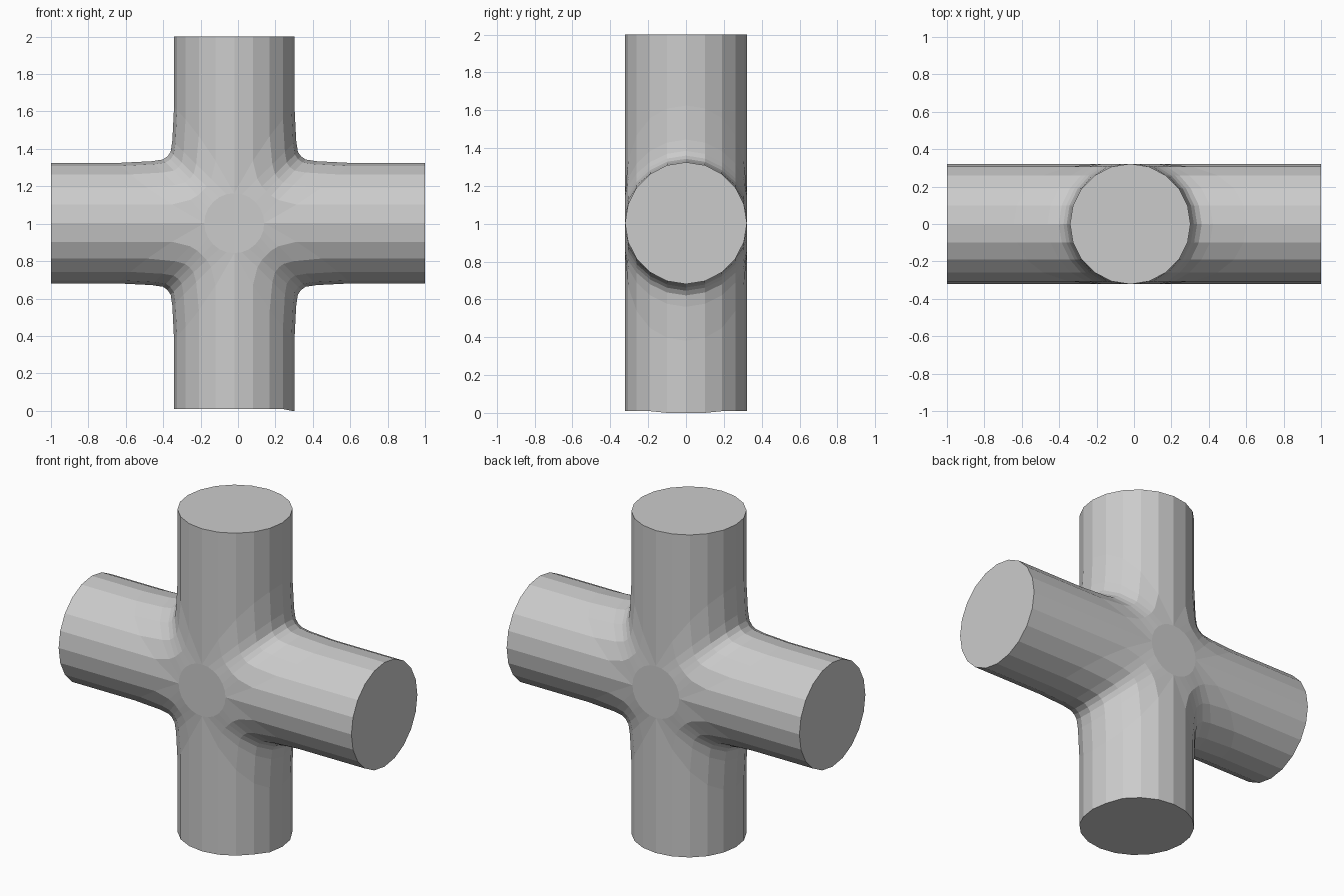
import bpy, bmesh
from math import sin, cos, radians

if "Cube" in bpy.data.objects:
    bpy.data.objects.remove(bpy.data.objects["Cube"])

R, CX, CZ = 0.322, -0.02, 1.003
# fillet profile (along arm, sideways) at the inner corner and at the flat central disc
CORNER = [(.035, .035), (.06, .018), (.12, .009), (.30, 0)]
DISC = [(.113, .113), (.139, .08), (.155, .041), (.16, 0)]
# arm direction (x, z) and length from the crossing
ARMS = [((1, 0), 1.02), ((-1, 0), 0.98), ((0, 1), 0.997), ((0, -1), 0.994)]

bm = bmesh.new()


def row(k, length):
    """Points (along, sideways, depth) of one lengthwise line of an arm."""
    h, y = R * sin(radians(18 * k)), R * cos(radians(18 * k))
    q = (1 - h / R) ** 2
    pts = []
    for (a, b), (c, d) in zip(CORNER, DISC):
        pts.append((h + a + (c - a) * q, h + b + (d - b) * q, y))
    pts.append((length, h, y))
    return pts


# four filleted arms, each from mirrored quarter shells
for (dx, dz), length in ARMS:
    for side in (1, -1):
        for front in (1, -1):
            grid = []
            for k in range(6):
                line = []
                for u, w, y in row(k, length):
                    w *= side
                    z = CZ + dz * u + dx * w
                    x = CX + dx * u + dz * w
                    if z < 0.1 and x > 0.25:
                        z = 0.0          # slightly uneven bottom end
                    line.append(bm.verts.new((x, y * front, z)))
                grid.append(line)
            for k in range(5):
                for j in range(4):
                    bm.faces.new((grid[k][j], grid[k][j + 1],
                                  grid[k + 1][j + 1], grid[k + 1][j]))

# weld quarters, then close the pipe ends and central discs
bmesh.ops.remove_doubles(bm, verts=bm.verts[:], dist=1e-4)
bmesh.ops.holes_fill(bm, edges=[e for e in bm.edges if e.is_boundary], sides=0)
bmesh.ops.recalc_face_normals(bm, faces=bm.faces[:])

mesh = bpy.data.meshes.new("pipe_cross")
bm.to_mesh(mesh)
bm.free()
bpy.context.collection.objects.link(bpy.data.objects.new("pipe_cross", mesh))
